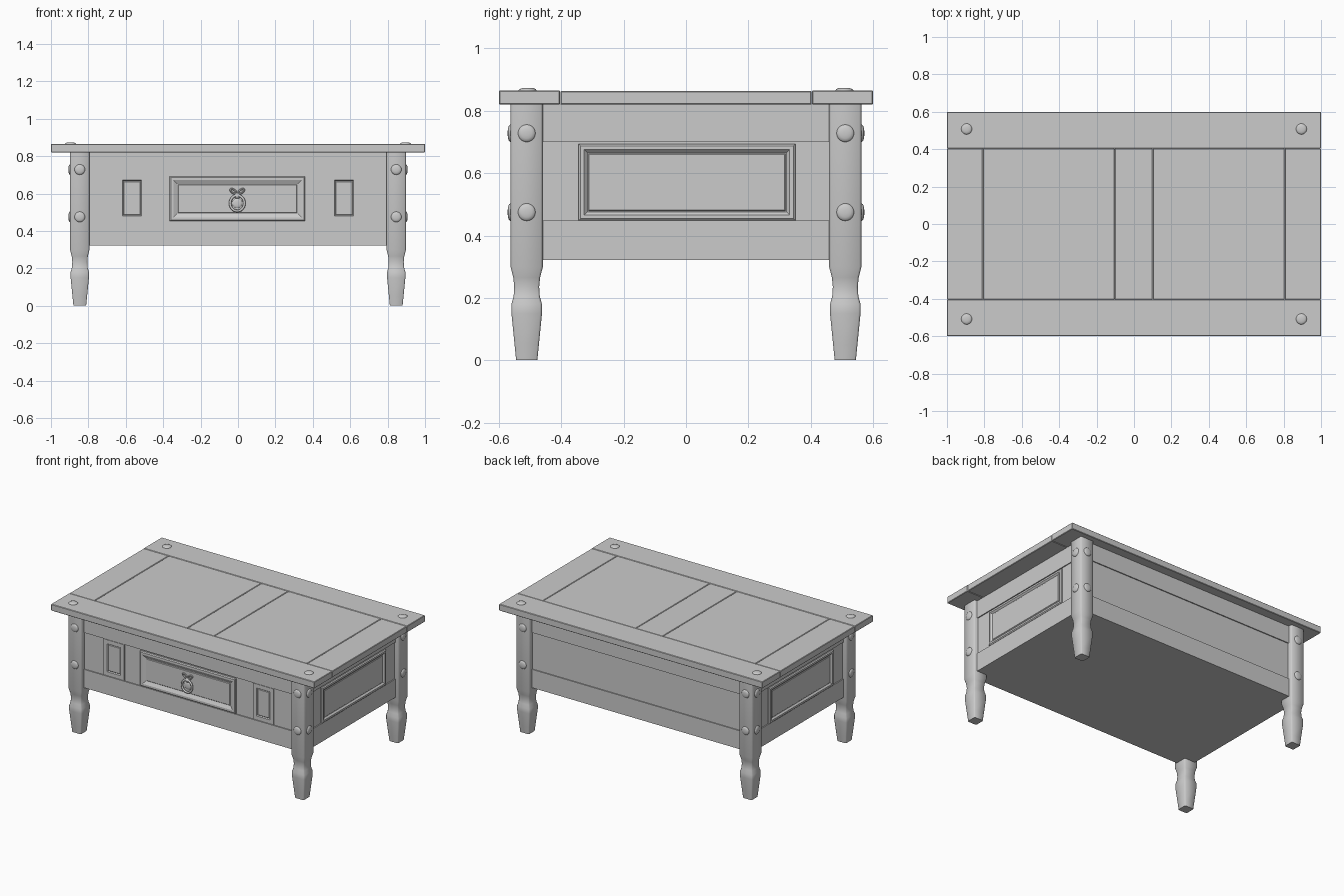
import bpy, bmesh, math
from mathutils import Matrix, Vector

if "Cube" in bpy.data.objects:
    bpy.data.objects.remove(bpy.data.objects["Cube"])

wood = bpy.data.materials.new("plain_grey")
wood.diffuse_color = (0.6, 0.6, 0.6, 1)
wood.use_nodes = True
wood.node_tree.nodes["Principled BSDF"].inputs["Base Color"].default_value = wood.diffuse_color


def finish(name, bm, matrix=None, smooth=None):
    """Turn a bmesh into a named object with the shared material."""
    if matrix:
        bm.transform(matrix)
    bmesh.ops.recalc_face_normals(bm, faces=bm.faces)
    mesh = bpy.data.meshes.new(name)
    bm.to_mesh(mesh)
    bm.free()
    mesh.materials.append(wood)
    ob = bpy.data.objects.new(name, mesh)
    bpy.context.collection.objects.link(ob)
    if smooth:
        bpy.ops.object.select_all(action='DESELECT')
        ob.select_set(True)
        bpy.context.view_layer.objects.active = ob
        bpy.ops.object.shade_smooth_by_angle(angle=math.radians(smooth))
    return ob


def box(name, x0, x1, y0, y1, z0, z1, bevel=0.0):
    bm = bmesh.new()
    bmesh.ops.create_cube(bm, size=1)
    for v in bm.verts:
        v.co = Vector(((x0 + x1) / 2 + v.co.x * (x1 - x0),
                       (y0 + y1) / 2 + v.co.y * (y1 - y0),
                       (z0 + z1) / 2 + v.co.z * (z1 - z0)))
    if bevel:
        bmesh.ops.bevel(bm, geom=bm.edges[:], offset=bevel, segments=1, affect='EDGES')
    return finish(name, bm)


def loft(rings):
    """Skin a list of closed rings and cap both ends."""
    bm = bmesh.new()
    loops = [[bm.verts.new(p) for p in ring] for ring in rings]
    n = len(loops[0])
    for a, b in zip(loops, loops[1:]):
        for i in range(n):
            j = (i + 1) % n
            bm.faces.new((a[i], a[j], b[j], b[i]))
    bm.faces.new(loops[0][::-1])
    bm.faces.new(loops[-1])
    return bm


def facing(location, direction):
    """Matrix that points local z along direction, keeping local y upright."""
    d = Vector(direction)
    up = Vector((0, 1, 0)) if abs(d.z) > 0.5 else Vector((0, 0, 1))
    side = up.cross(d)
    rot = Matrix((side, up, d)).transposed().to_4x4()
    return Matrix.Translation(location) @ rot


def panel(name, location, direction, w, h, steps):
    """Moulded rectangular panel; steps are (inset, height) pairs."""
    rings = []
    for inset, z in steps:
        a, b = w / 2 - inset, h / 2 - inset
        rings.append([(-a, -b, z), (a, -b, z), (a, b, z), (-a, b, z)])
    finish(name, loft(rings), facing(location, direction))


def stud(name, location, direction, r=0.03, h=0.01):
    rings = []
    for rr, z in ((1, -0.3), (1, 0.2), (0.88, 0.6), (0.6, 0.88), (0.25, 1)):
        rings.append([(r * rr * math.cos(t * math.tau / 20),
                       r * rr * math.sin(t * math.tau / 20), h * z) for t in range(20)])
    finish(name, loft(rings), facing(location, direction), 50)


def torus(name, location, rx, rz, minor, n=28, m=8, tilt=0):
    """Oval ring standing in the front plane."""
    bm = bmesh.new()
    loops = []
    for i in range(n):
        a = i * math.tau / n
        loops.append([bm.verts.new(((rx + minor * math.cos(b)) * math.cos(a),
                                    minor * math.sin(b),
                                    (rz + minor * math.cos(b)) * math.sin(a)))
                      for b in (j * math.tau / m for j in range(m))])
    for i in range(n):
        a, b = loops[i], loops[(i + 1) % n]
        for j in range(m):
            k = (j + 1) % m
            bm.faces.new((a[j], a[k], b[k], b[j]))
    finish(name, bm, Matrix.Translation(location) @ Matrix.Rotation(tilt, 4, 'Y'), 60)


# Table top: two long boards and five cross boards
for side, s in (("front", -1), ("back", 1)):
    y0, y1 = sorted((s * 0.404, s * 0.6))
    box(side + "_top_board", -1, 1, y0, y1, 0.82, 0.865, 0.003)
cuts = (-1, -0.808, -0.104, 0.1, 0.805, 1)
for i in range(5):
    box(f"cross_board_{i + 1}", cuts[i] + 0.001, cuts[i + 1] - 0.001,
        -0.403, 0.403, 0.82, 0.864, 0.003)

# Body: rails above and below a slightly recessed band
box("upper_rail", -0.875, 0.875, -0.537, 0.537, 0.70, 0.822)
box("middle_band", -0.868, 0.868, -0.53, 0.53, 0.44, 0.71)
box("lower_rail", -0.875, 0.875, -0.537, 0.537, 0.322, 0.448)

# Legs: square posts with a waisted, tapering foot
leg_profile = ((0, 0.034), (0.05, 0.039), (0.15, 0.049), (0.18, 0.049), (0.205, 0.042),
               (0.235, 0.040), (0.265, 0.043), (0.30, 0.052), (0.822, 0.052))
for sx in (-1, 1):
    for sy in (-1, 1):
        tag = ("right" if sx > 0 else "left") + ("_back" if sy > 0 else "_front")
        rings = []
        for z, r in leg_profile:
            c = r * 0.86
            rings.append([(-c, -r, z), (c, -r, z), (r, -c, z), (r, c, z),
                          (c, r, z), (-c, r, z), (-r, c, z), (-r, -c, z)])
        cx, cy = sx * 0.846, sy * 0.511
        finish(tag + "_leg", loft(rings), Matrix.Translation((cx, cy, 0)), 50)
        # Round pegs on both outer faces and on the top
        for level, z in (("upper", 0.728), ("lower", 0.475)):
            stud(f"{tag}_{level}_peg", (cx, sy * 0.562, z), (0, sy, 0), 0.028)
            stud(f"{tag}_{level}_side_peg", (sx * 0.897, cy, z), (sx, 0, 0), 0.028)
        stud(tag + "_top_peg", (sx * 0.895, sy * 0.508, 0.864), (0, 0, 1), 0.029)

# Moulded panels on the ends
moulding = ((0, -0.02), (0, 0.008), (0.006, 0.014), (0.018, 0.014),
            (0.028, 0.004), (0.031, 0.004), (0.034, 0.007))
for tag, s in (("right", 1), ("left", -1)):
    panel(tag + "_end_panel", (s * 0.868, 0.003, 0.571), (s, 0, 0), 0.695, 0.246, moulding)

# Drawer front and the two small panels beside it
drawer_steps = ((0, -0.02), (0, 0.008), (0.006, 0.014), (0.020, 0.014),
                (0.040, 0.004), (0.044, 0.004), (0.047, 0.007))
panel("drawer_front", (-0.003, -0.53, 0.572), (0, -1, 0), 0.725, 0.24, drawer_steps)
small_steps = ((0, -0.02), (0, 0.007), (0.027, 0.007), (0.032, 0.0), (0.036, 0.003))
for tag, s in (("left", -1), ("right", 1)):
    panel(tag + "_small_panel", (s * 0.567, -0.53, 0.575), (0, -1, 0), 0.157, 0.246, small_steps)

# Ring pull with a bow-shaped mount
torus("pull_ring", (-0.004, -0.547, 0.548), 0.038, 0.042, 0.007)
stud("pull_boss", (-0.004, -0.538, 0.588), (0, -1, 0), 0.016, 0.016)
stud("pull_plate", (-0.004, -0.537, 0.548), (0, -1, 0), 0.026, 0.006)
for tag, s in (("left", -1), ("right", 1)):
    torus(tag + "_bow_loop", (-0.004 + s * 0.021, -0.541, 0.612), 0.018, 0.009, 0.005,
          16, 6, tilt=-s * 0.6)
